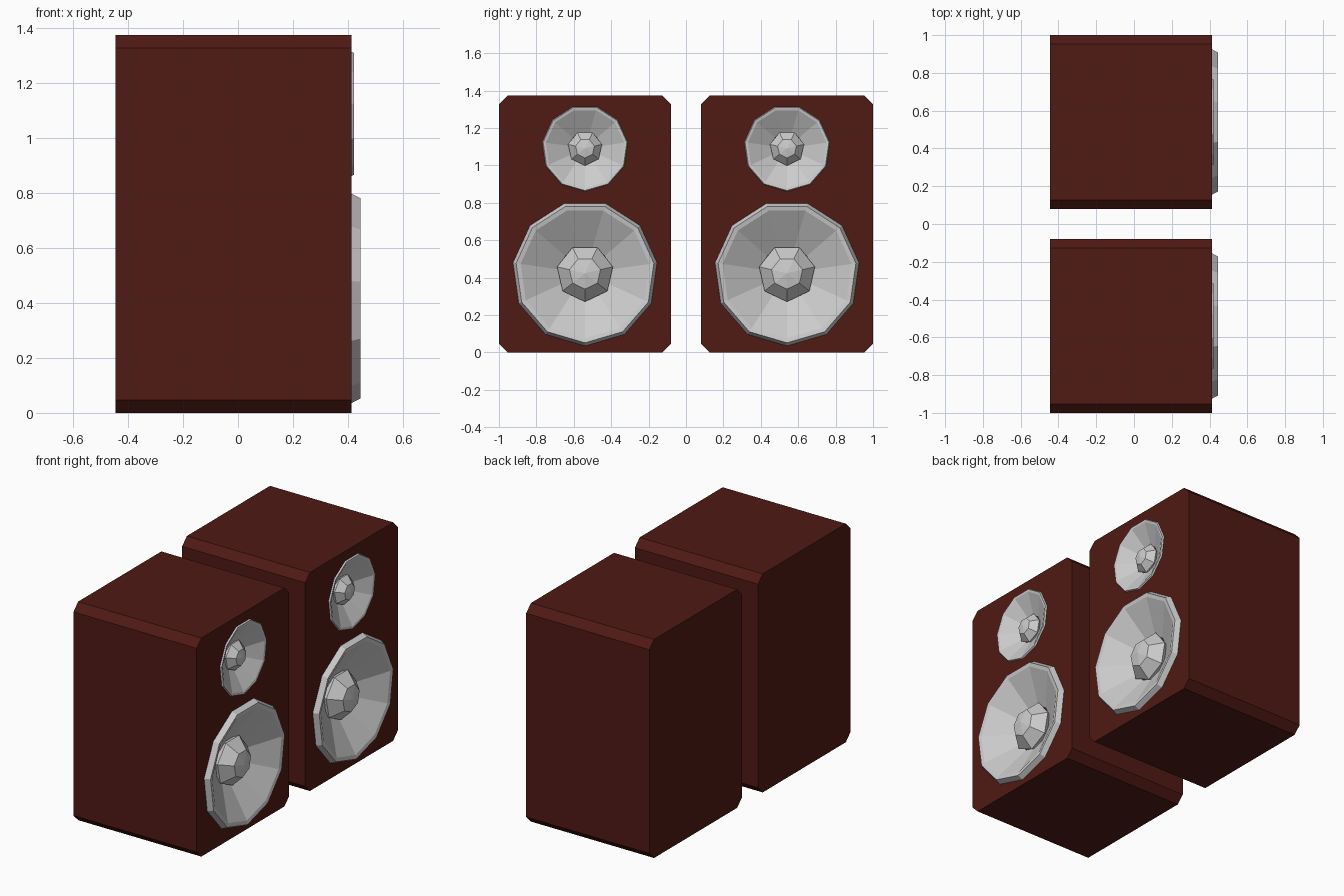
import bpy, bmesh, math

if "Cube" in bpy.data.objects:
    bpy.data.objects.remove(bpy.data.objects["Cube"])

BACK, FRONT, H, HALF_W, CH = -0.445, 0.412, 1.375, 0.46, 0.047


def finish(bm, name):
    me = bpy.data.meshes.new(name)
    bm.to_mesh(me)
    bm.free()
    ob = bpy.data.objects.new(name, me)
    bpy.context.collection.objects.link(ob)
    return ob


def lathe(name, profile, sides, scale, loc):
    """Spin (x, radius) points around the x axis, one vertex pointing down."""
    bm = bmesh.new()
    rings = []
    for x, r in profile:
        ring = []
        for k in range(sides):
            a = -math.pi / 2 + 2 * math.pi * k / sides
            ring.append(bm.verts.new((x * scale, r * scale * math.cos(a), r * scale * math.sin(a))))
        rings.append(ring)
    for a, b in zip(rings, rings[1:]):
        for k in range(sides):
            n = (k + 1) % sides
            bm.faces.new((a[k], a[n], b[n], b[k]))
    bmesh.ops.remove_doubles(bm, verts=bm.verts, dist=1e-5)
    ob = finish(bm, name)
    ob.location = loc
    return ob


# Profiles measured from the front of the rim
CONE = [(-0.035, 0.39), (0, 0.372), (-0.005, 0.348), (-0.125, 0.14)]
DUST_CAP = [(-0.135, 0.14), (-0.105, 0.153), (-0.035, 0.085), (-0.02, 0)]
POCKET = [(-0.15, 0), (-0.15, 0.17), (-0.03, 0.36), (0.08, 0.36), (0.08, 0)]
# name, rim x, centre z, scale
DRIVERS = [("woofer", 0.445, 0.424, 1.0), ("tweeter", 0.421, 1.092, 0.608)]

wood = bpy.data.materials.new("dark_red_wood")
wood.diffuse_color = (0.08, 0.01, 0.007, 1)
wood.use_nodes = True
wood.node_tree.nodes["Principled BSDF"].inputs["Base Color"].default_value = wood.diffuse_color

# Cabinet: chamfered section extruded along x
bm = bmesh.new()
w = HALF_W
section = [(-w + CH, 0), (w - CH, 0), (w, CH), (w, H - CH),
           (w - CH, H), (-w + CH, H), (-w, H - CH), (-w, CH)]
face = bm.faces.new([bm.verts.new((BACK, y, z)) for y, z in section])
ext = bmesh.ops.extrude_face_region(bm, geom=[face], use_keep_orig=True)
for v in ext["geom"]:
    if isinstance(v, bmesh.types.BMVert):
        v.co.x = FRONT
bmesh.ops.recalc_face_normals(bm, faces=bm.faces)
cabinet = finish(bm, "cabinet_left")
cabinet.data.materials.append(wood)

# Pockets behind the drivers
for name, x, z, s in DRIVERS:
    cutter = lathe(name + "_pocket_cutter", POCKET, 11, s, (x, 0, z))
    cutter.hide_render = True
    bpy.context.view_layer.update()
    mod = cabinet.modifiers.new("pocket", 'BOOLEAN')
    mod.operation = 'DIFFERENCE'
    mod.solver = 'EXACT'
    mod.object = cutter
    bpy.context.view_layer.objects.active = cabinet
    bpy.ops.object.modifier_apply(modifier=mod.name)
    bpy.data.objects.remove(cutter)

# Second cabinet
cabinet.location.y = -0.54
other = cabinet.copy()
other.name = "cabinet_right"
other.location.y = 0.54
bpy.context.collection.objects.link(other)

# Speaker cones and dust caps
for side, y in (("left", -0.54), ("right", 0.54)):
    for name, x, z, s in DRIVERS:
        lathe(f"{name}_cone_{side}", CONE, 11, s, (x, y, z))
        lathe(f"{name}_dust_cap_{side}", DUST_CAP, 7, s, (x, y, z))
